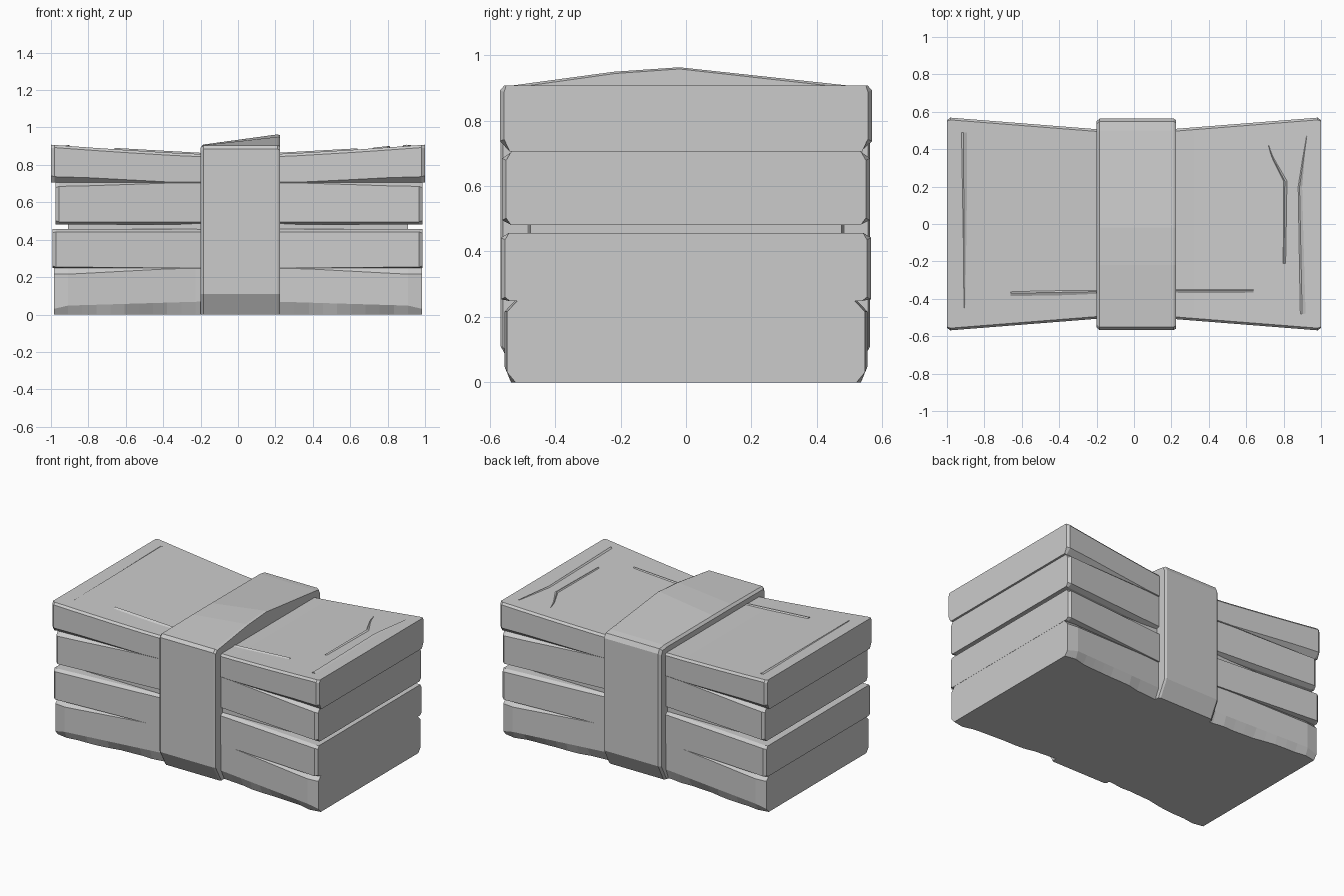
import bpy, bmesh, random

if "Cube" in bpy.data.objects:
    bpy.data.objects.remove(bpy.data.objects["Cube"])

random.seed(4)


def mesh_object(name, rings):
    """Loft equal-length closed rings into a capped solid."""
    bm = bmesh.new()
    loops = [[bm.verts.new(p) for p in ring] for ring in rings]
    n = len(loops[0])
    for a, b in zip(loops, loops[1:]):
        for i in range(n):
            j = (i + 1) % n
            bm.faces.new((a[i], a[j], b[j], b[i]))
    bm.faces.new(loops[0][::-1])
    bm.faces.new(loops[-1])
    bmesh.ops.recalc_face_normals(bm, faces=bm.faces[:])
    me = bpy.data.meshes.new(name)
    bm.to_mesh(me)
    bm.free()
    ob = bpy.data.objects.new(name, me)
    bpy.context.collection.objects.link(ob)
    return ob


def half_width(x):
    # Waist pinched by the band
    return 0.507 + 0.063 * max(0, (abs(x) - 0.2) / 0.8)


def top_z(x):
    return 0.858 + 0.05 * max(0, (abs(x) - 0.2) / 0.8) ** 1.2


def bundle_ring(x, w, z0, z1, low, high):
    """Octagonal section; low and high are (inset, height) chamfers."""
    (li, lh), (hi, hh) = low, high
    return [(x, -w + li, z0), (x, w - li, z0), (x, w, z0 + lh), (x, w, z1 - hh),
            (x, w - hi, z1), (x, -w + hi, z1), (x, -w, z1 - hh), (x, -w, z0 + lh)]


STATIONS = [-0.975, -0.8, -0.6, -0.35, -0.2, 0.2, 0.32, 0.6, 0.8, 0.975]


def bundle(name, reach, z0, z1, low, high, shrink=0.0, fade_low=False,
           fade_high=False, is_top=False):
    rings = []
    left, right = reach
    xs = [left] + STATIONS[1:-1] + [right]
    xs.insert(1, left + 0.018)
    xs.insert(-1, right - 0.018)
    for k, x in enumerate(xs):
        end = k in (0, len(xs) - 1)
        fade = min(1, max(0.08, (abs(x) - 0.3) / 0.6))
        lo = tuple(v * fade for v in low) if fade_low else low
        hi = tuple(v * fade for v in high) if fade_high else high
        w = half_width(x) - shrink
        top = top_z(x) if is_top else z1
        if end:
            # Softened upright corners and deeper bevels at the end faces
            w -= 0.014
            hi = (hi[0] * 0.5, hi[1] + 0.006)
            lo = (lo[0] * 0.5, lo[1] + 0.006)
        rings.append(bundle_ring(x, w, z0, top, lo, hi))
    return mesh_object(name, rings)


# Four stacked bundles, the outer grooves fading out towards the band
bundle("bundle_2", (-0.992, 0.986), 0.248, 0.456, (0.03, 0.006), (0.022, 0.014),
       0.002, fade_low=True)
bundle("bundle_3", (-0.976, 0.986), 0.481, 0.705, (0.03, 0.015), (0.03, 0.02),
       0.005, fade_high=True)
bundle("bundle_4_top", (-1.0, 1.0), 0.705, 0.9, (0.035, 0.032), (0.012, 0.014),
       0.0, fade_low=True, is_top=True)

# Bottom bundle with a worn lower edge
rings = []
count = 26
for k in range(count + 1):
    x = -0.985 + 1.97 * k / count
    end = k in (0, count)
    w = half_width(x) - 0.008 - (0.014 if end else 0)
    fade = min(1, max(0.08, (abs(x) - 0.3) / 0.6))
    low = (0.026 + random.uniform(-0.008, 0.010), 0.045 + 0.03 * (1 - abs(x)))
    if end:
        low = (0.025, 0.03)
    rings.append(bundle_ring(x, w, 0.0, 0.248, low, (0.03 * fade, 0.032 * fade)))
mesh_object("bundle_1_bottom", rings)

# Recessed filler seen in the middle gap
mesh_object("core", [[(x, -w, 0.1), (x, w, 0.1), (x, w, 0.8), (x, -w, 0.8)]
                     for x, w in ((-0.91, 0.475), (-0.2, 0.485),
                                  (0.2, 0.485), (0.91, 0.475))])


# Wrapping band with its crooked top
def band_ring(x, inset, lift):
    ridge = 0.907 + lift * 0.058
    outer = [(-0.505, 0), (-0.567, 0.11), (-0.567, 0.885), (-0.55, 0.905),
             (-0.22, 0.907 + lift * 0.044), (-0.02, ridge),
             (0.5, 0.907), (0.548, 0.9), (0.563, 0.87), (0.563, 0.11), (0.505, 0)]
    s = 1 - inset
    return [(x, y * s, z * (1 - inset * 0.6)) for y, z in outer]


mesh_object("band", [band_ring(-0.2, 0.025, 0), band_ring(-0.185, 0, 0.03),
                     band_ring(0.212, 0, 0.97), band_ring(0.225, 0.012, 1)])


# Low creases standing on the top face
def crease(name, path, width):
    """Triangular ridge; path holds (x, y, width factor)."""
    rings = []
    for i, (x, y, f) in enumerate(path):
        a, b = path[max(0, i - 1)], path[min(len(path) - 1, i + 1)]
        dx, dy = b[0] - a[0], b[1] - a[1]
        d = (dx * dx + dy * dy) ** 0.5
        nx, ny = -dy / d * width * f / 2, dx / d * width * f / 2
        rings.append([(x - nx, y - ny, top_z(x - nx) - 0.003),
                      (x + nx, y + ny, top_z(x + nx) - 0.003),
                      (x + nx * 0.3, y + ny * 0.3, top_z(x) + 0.002 + 0.005 * f)])
    mesh_object(name, rings)


crease("left_edge_crease", [(-0.905, -0.45, 0.3), (-0.905, 0.49, 1)], 0.045)
crease("right_edge_crease", [(0.905, -0.48, 1), (0.89, 0.2, 0.8),
                             (0.925, 0.47, 0.2)], 0.04)
crease("right_inner_crease", [(0.805, -0.21, 0.8), (0.81, 0.23, 1),
                              (0.74, 0.36, 0.5), (0.72, 0.42, 0.2)], 0.025)
crease("front_left_crease", [(-0.66, -0.375, 1), (-0.19, -0.365, 0.8)], 0.032)
crease("front_right_crease", [(0.2, -0.36, 0.8), (0.64, -0.36, 0.8)], 0.03)
